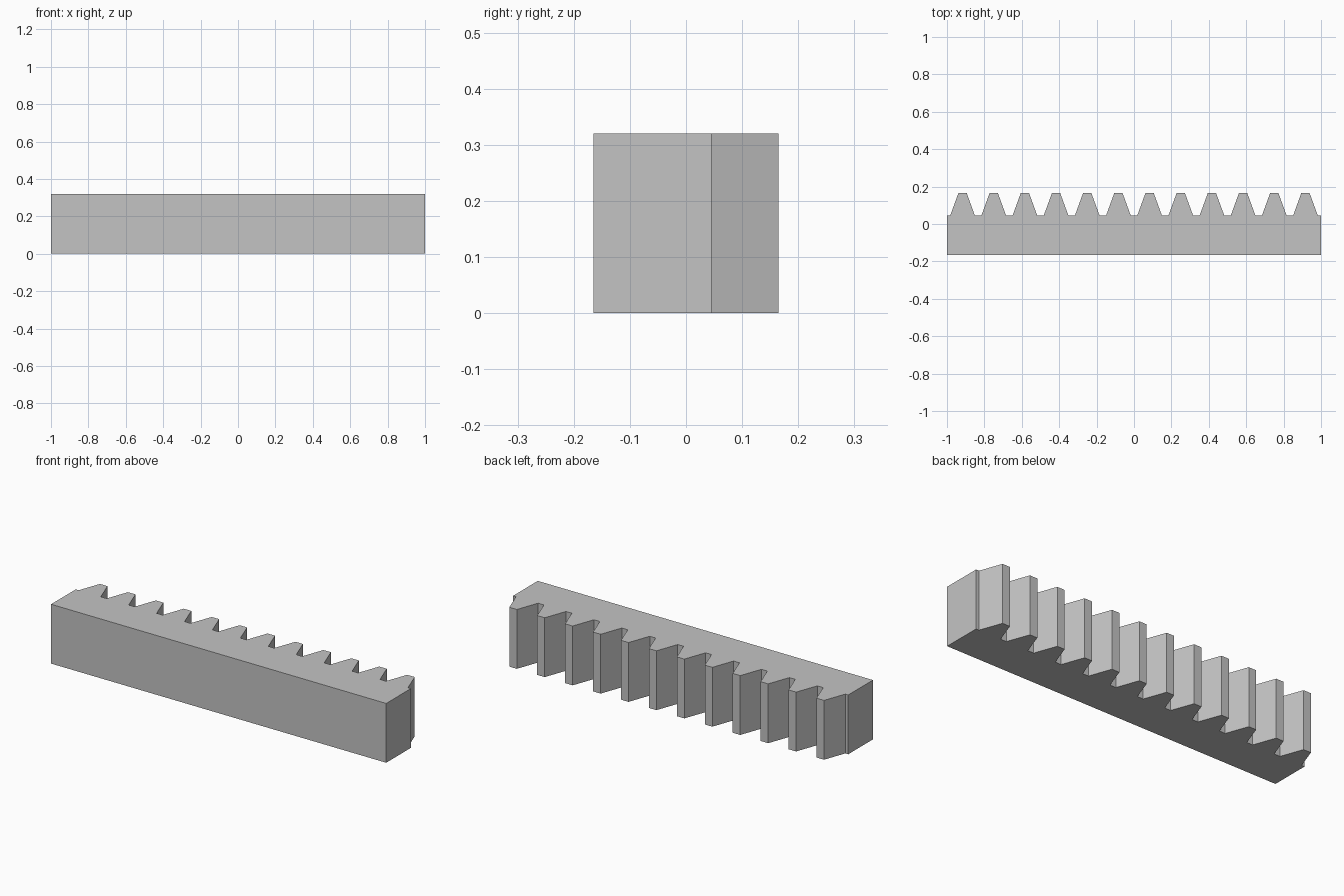
import bpy, bmesh, math

cube = bpy.data.objects.get("Cube")
if cube:
    bpy.data.objects.remove(cube, do_unlink=True)

# Rack dimensions, with standard gear tooth proportions
TEETH = 12
LENGTH = 2.0
HEIGHT = 0.32
FRONT, TIP = -0.165, 0.165
PITCH = LENGTH / TEETH
MODULE = PITCH / math.pi
ROOT = TIP - 2.25 * MODULE
SLOPE = math.tan(math.radians(20))
TIP_HALF = PITCH / 4 - MODULE * SLOPE
ROOT_HALF = PITCH / 4 + 1.25 * MODULE * SLOPE

# Plain grey metal
metal = bpy.data.materials.new("grey_metal")
metal.use_nodes = True
colour = (0.55, 0.55, 0.55, 1)
metal.diffuse_color = colour
metal.node_tree.nodes["Principled BSDF"].inputs["Base Color"].default_value = colour

# Outline seen from above: straight front, toothed back
half = LENGTH / 2
outline = [(-half, ROOT), (-half, FRONT), (half, FRONT), (half, ROOT)]
for i in reversed(range(TEETH)):
    centre = -half + (i + 0.5) * PITCH
    outline += [(centre + ROOT_HALF, ROOT), (centre + TIP_HALF, TIP),
                (centre - TIP_HALF, TIP), (centre - ROOT_HALF, ROOT)]

# Extrude the outline into a solid bar
bm = bmesh.new()
base = bm.faces.new([bm.verts.new((x, y, 0)) for x, y in outline])
result = bmesh.ops.extrude_face_region(bm, geom=[base], use_keep_orig=True)
top = [v for v in result["geom"] if isinstance(v, bmesh.types.BMVert)]
bmesh.ops.translate(bm, verts=top, vec=(0, 0, HEIGHT))
bmesh.ops.recalc_face_normals(bm, faces=bm.faces)

mesh = bpy.data.meshes.new("gear_rack")
bm.to_mesh(mesh)
bm.free()
mesh.materials.append(metal)
rack = bpy.data.objects.new("gear_rack", mesh)
bpy.context.collection.objects.link(rack)
